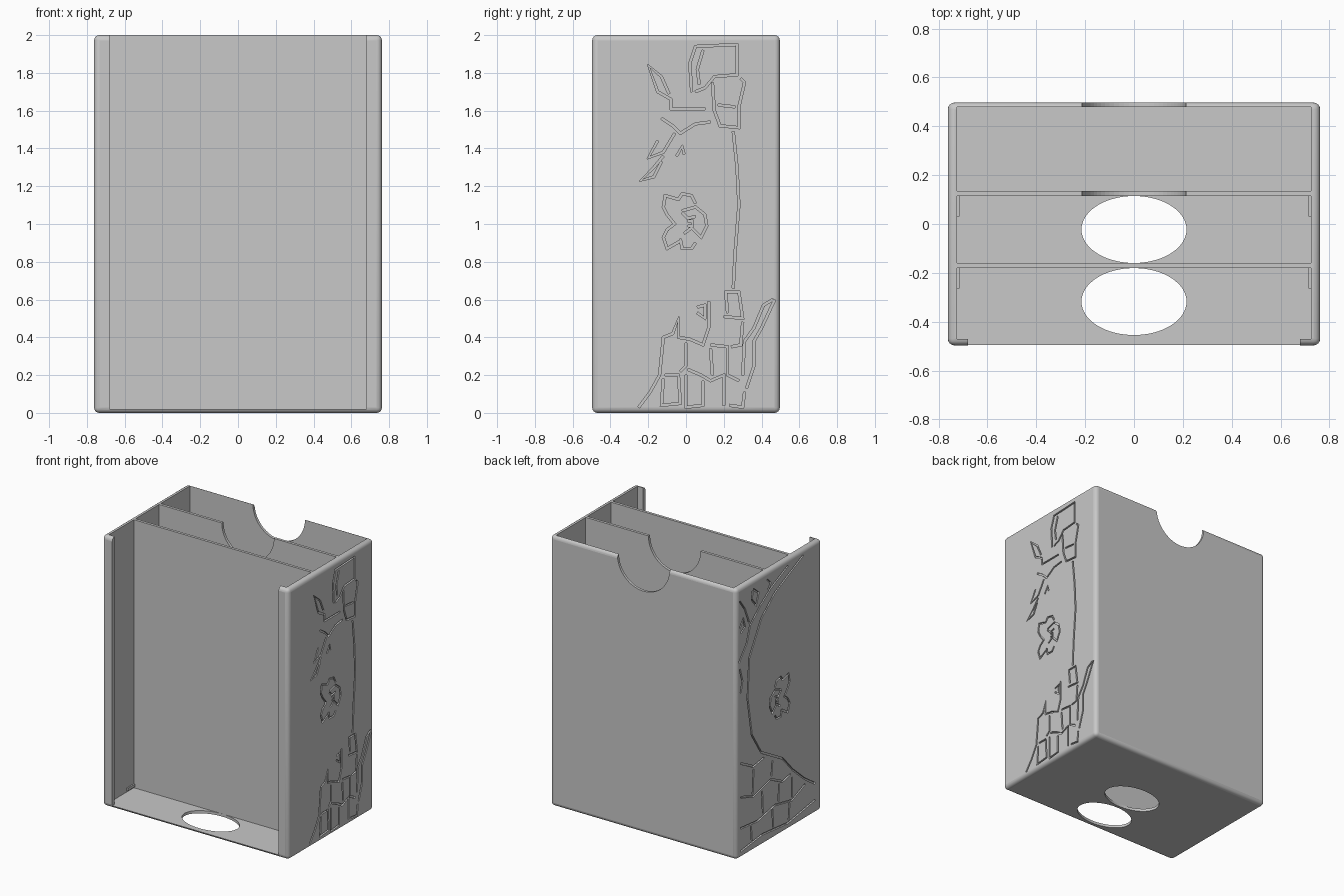
import bpy
import bmesh
from math import pi
from mathutils import Vector

cube = bpy.data.objects.get("Cube")
if cube:
    bpy.data.objects.remove(cube, do_unlink=True)

grey = bpy.data.materials.new("plain grey")
grey.use_nodes = True
GREY = (0.58, 0.58, 0.58, 1)
grey.diffuse_color = GREY
grey.node_tree.nodes["Principled BSDF"].inputs["Base Color"].default_value = GREY


def make_object(name, bm):
    bmesh.ops.recalc_face_normals(bm, faces=bm.faces)
    mesh = bpy.data.meshes.new(name)
    bm.to_mesh(mesh)
    bm.free()
    mesh.materials.append(grey)
    obj = bpy.data.objects.new(name, mesh)
    bpy.context.collection.objects.link(obj)
    return obj


def box(name, low, high, bevel=0):
    low, high = Vector(low), Vector(high)
    bm = bmesh.new()
    bmesh.ops.create_cube(bm, size=1)
    bmesh.ops.scale(bm, vec=high - low, verts=bm.verts)
    bmesh.ops.translate(bm, vec=(low + high) / 2, verts=bm.verts)
    if bevel:
        bmesh.ops.bevel(bm, geom=bm.edges[:], offset=bevel, segments=4,
                        profile=0.5, affect='EDGES')
        # Only the narrow rounded strips are smooth
        for face in bm.faces:
            face.smooth = face.calc_area() < 0.1
    return make_object(name, bm)


def rod(name, centre, length, scale, turn=0):
    bm = bmesh.new()
    bmesh.ops.create_cone(bm, cap_ends=True, segments=64, radius1=1, radius2=1, depth=length)
    bmesh.ops.scale(bm, vec=(scale[0], scale[1], 1), verts=bm.verts)
    obj = make_object(name, bm)
    obj.rotation_euler.x = turn
    obj.location = centre
    return obj


def cut(target, cutter, overlapping=False):
    cutter.hide_render = True
    mod = target.modifiers.new("cut", 'BOOLEAN')
    mod.operation = 'DIFFERENCE'
    mod.solver = 'EXACT'
    mod.use_self = overlapping
    mod.object = cutter
    bpy.context.view_layer.objects.active = target
    bpy.ops.object.modifier_apply(modifier=mod.name)
    bpy.data.objects.remove(cutter, do_unlink=True)


def add_groove(bm, points, side, width, depth):
    """Mitred ribbon following (y, z) points on the outside of a side wall."""
    pts = [Vector(p) for p in points]
    rings = []
    for i, p in enumerate(pts):
        before = (p - pts[i - 1]).normalized() if i else None
        after = (pts[i + 1] - p).normalized() if i < len(pts) - 1 else None
        a, b = before or after, after or before
        across = Vector((-a.y, a.x))
        normal = (across + Vector((-b.y, b.x))).normalized()
        offset = normal * width / 2 / max(0.6, normal.dot(across))
        inside, outside = WIDE - depth, WIDE + depth
        rings.append([bm.verts.new((side * x, q.x, q.y)) for q, x in (
            (p - offset, inside), (p + offset, inside),
            (p + offset, outside), (p - offset, outside))])
    for r, s in zip(rings, rings[1:]):
        for k in range(4):
            n = (k + 1) % 4
            bm.faces.new((r[k], r[n], s[n], s[k]))
    bm.faces.new(rings[0])
    bm.faces.new(rings[-1])


WIDE, DEEP, TALL = 0.762, 0.497, 2
INNER, FLOOR = 0.725, 0.02
DIVIDERS = {"front_divider": -0.18, "middle_divider": 0.115}
THICK = 0.02

# Rounded case with an open top and a framed open front
case = box("case", (-WIDE, -DEEP, 0), (WIDE, DEEP, TALL), 0.028)
cut(case, box("hollow", (-INNER, -0.47, FLOOR), (INNER, 0.478, 3)))
cut(case, box("front_opening", (-0.68, -1, FLOOR), (0.68, 0, 3)))

# Finger notch in the back wall, oval holes in the floor
cut(case, rod("notch", (0, 0.5, TALL), 0.3, (0.213, 0.213), pi / 2))
for y in (-0.3175, -0.0225):
    cut(case, rod("hole", (0, y, 0), 0.3, (0.215, 0.137)))

# Engraved wall art, as (y, z) strokes
face = [
    [(-.03, .91), (-.1, .87), (-.12, .93), (-.1, .97), (-.06, 1), (-.1, 1.05),
     (-.12, 1.09), (-.11, 1.15), (-.04, 1.13), (-.02, 1.16), (.03, 1.15), (.05, 1.11)],
    [(-.03, .92), (-.02, .87), (.03, .87), (.05, .9)],
    [(-.02, 1.07), (.05, 1.09), (.1, 1.05), (.11, .99), (.08, .93), (.03, .98),
     (-.01, .95)],
    [(-.02, 1.06), (.01, 1.03), (.05, 1.04)],
    [(.01, .99), (.035, .99), (.035, 1.015), (.01, 1.015)],
]
right_roots = [
    [(-.25, .03), (-.19, .11), (-.14, .2), (-.12, .4), (-.07, .42), (-.04, .5),
     (-.04, .4), (.02, .39), (.09, .36), (.12, .45), (.12, .59)],
    [(.47, .6), (.4, .45), (.36, .38), (.36, .25), (.32, .13)],
    [(.46, .6), (.41, .57), (.36, .45), (.31, .38), (.3, .2)],
    [(.06, .56), (.1, .57), (.1, .5), (.06, .53)],
    [(.25, .66), (.26, .85), (.28, 1.1), (.27, 1.3), (.25, 1.49)],
]
right_bricks = [
    [(-.11, .2), (-.04, .2), (-.03, .05), (-.13, .04), (-.12, .18)],
    [(-.03, .22), (0, .25), (0, .37)],
    [(.01, .23), (.08, .2), (.13, .17), (.2, .2), (.2, .04)],
    [(.09, .17), (.09, .04), (0, .03), (0, .2)],
    [(.13, .36), (.22, .35), (.22, .2), (.28, .17)],
    [(.13, .34), (.14, .2)],
    [(.2, .51), (.3, .5), (.28, .64), (.21, .64), (.22, .53)],
    [(.24, .35), (.29, .36), (.3, .48)],
    [(.23, .04), (.3, .03), (.31, .11)],
]
right_branches = [
    [(.03, 1.7), (.02, 1.85), (.05, 1.94), (.27, 1.95), (.27, 1.79), (.15, 1.78),
     (.1, 1.72), (.05, 1.7)],
    [(.14, 1.75), (.15, 1.6), (.18, 1.52), (.28, 1.51), (.28, 1.62), (.31, 1.75), (.29, 1.77)],
    [(.17, 1.63), (.26, 1.62)],
    [(.09, 1.92), (.06, 1.82), (.07, 1.74)],
    [(-.13, 1.56), (-.07, 1.52), (-.03, 1.48), (.05, 1.53), (.13, 1.54)],
    [(.1, 1.61), (-.08, 1.61), (-.08, 1.66), (-.15, 1.7), (-.2, 1.84), (-.13, 1.78), (-.09, 1.69)],
    [(-.06, 1.48), (-.12, 1.38), (-.2, 1.35), (-.15, 1.44)],
    [(-.12, 1.36), (-.17, 1.3), (-.24, 1.23), (-.17, 1.25), (-.13, 1.33)],
    [(-.05, 1.36), (-.02, 1.41), (-.01, 1.37)],
]
left_trunk = [
    [(-.28, 1.96), (.05, 1.81), (.21, 1.68), (.35, 1.44), (.37, 1.15), (.32, .86),
     (.21, .69), (-.04, .55), (-.16, .42), (-.3, .3), (-.42, .22)],
    [(.45, .7), (.3, .62), (.18, .64)],
    [(.45, .45), (.3, .4), (.1, .45), (-.04, .38), (-.13, .4)],
    [(.45, .22), (.25, .2), (.05, .24), (-.15, .2), (-.3, .26)],
    [(.45, .05), (.2, .08), (-.1, .05), (-.42, .1)],
    [(.3, .6), (.31, .42)], [(.08, .58), (.09, .47)],
    [(.2, .4), (.19, .23)], [(0, .38), (.01, .25)], [(-.15, .37), (-.15, .22)],
    [(.33, .19), (.32, .08)], [(.08, .22), (.07, .08)], [(-.12, .19), (-.11, .07)],
]
left_branches = [
    [(.47, 1.45), (.38, 1.56), (.34, 1.68), (.22, 1.78), (.1, 1.86), (-.1, 1.95)],
    [(.46, 1.9), (.4, 1.82), (.35, 1.7)],
    [(.46, 1.7), (.42, 1.76), (.4, 1.69), (.45, 1.66)],
    [(.3, 1.93), (.24, 1.88), (.27, 1.8), (.32, 1.86), (.31, 1.92)],
    [(.14, 1.94), (.1, 1.9), (.13, 1.86)],
    [(.46, 1.4), (.43, 1.3), (.45, 1.22)],
]
# All strokes of one side are carved in a single cut
art = {1: face + right_roots + right_bricks + right_branches,
       -1: face + left_trunk + left_branches}
for side, strokes in art.items():
    carving = bmesh.new()
    for i, stroke in enumerate(strokes):
        add_groove(carving, stroke, side, 0.012, 0.012 + 0.0003 * (i % 7))
    cut(case, make_object("carving", carving), overlapping=True)

# Dividers, the middle one notched, with small guide tabs in front of each
for name, y in DIVIDERS.items():
    divider = box(name, (-INNER, y, FLOOR), (INNER, y + THICK, TALL))
    if name == "middle_divider":
        cut(divider, rod("notch", (0, y, TALL), 0.3, (0.213, 0.213), pi / 2))
    for side, label in ((1, "left"), (-1, "right")):
        xs = sorted((side * (INNER - 0.01), side * INNER))
        box(f"{label}_tab_of_{name}", (xs[0], y - 0.085, 0.03), (xs[1], y, 0.05))
